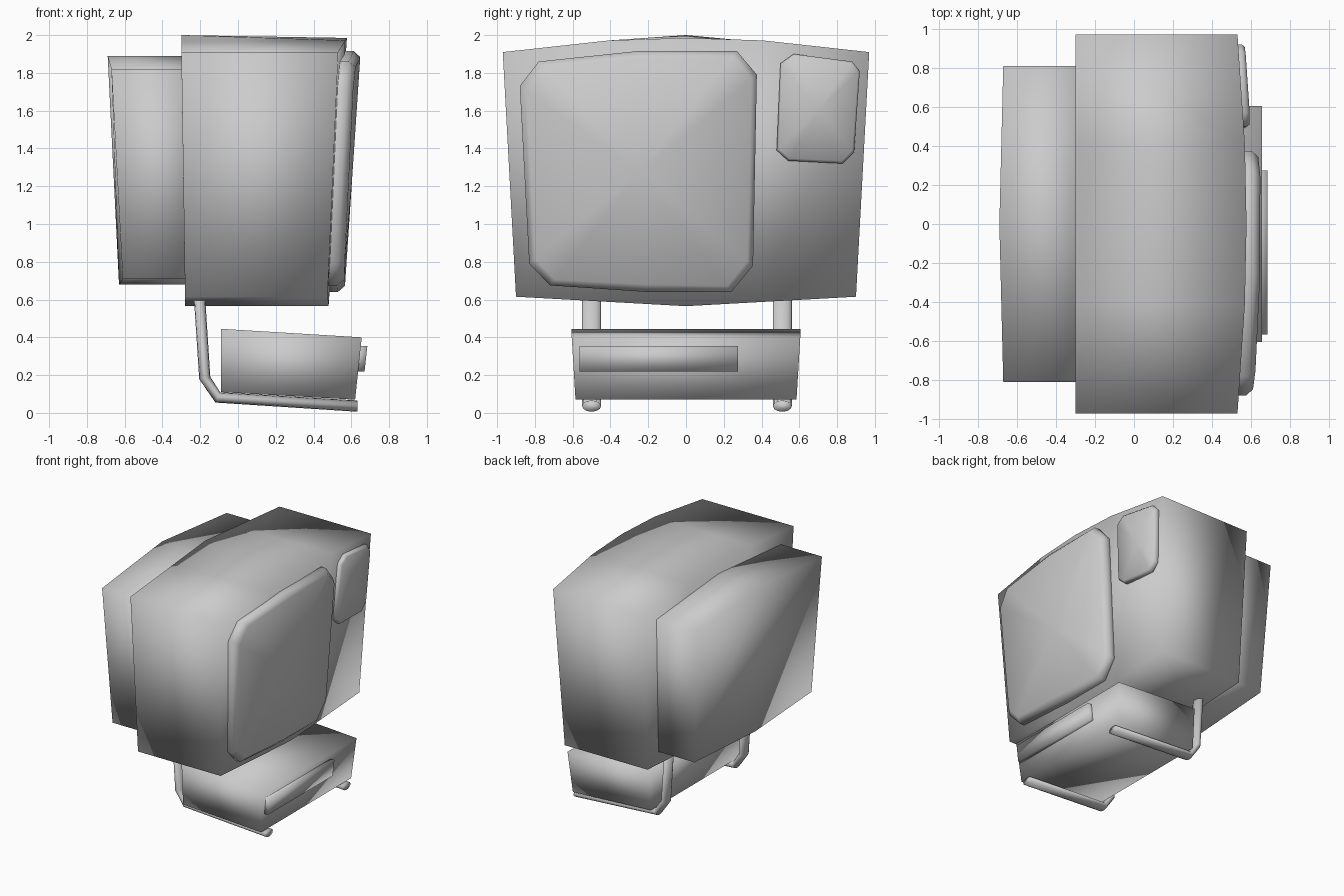
import bpy, bmesh, math

cube = bpy.data.objects.get("Cube")
if cube:
    bpy.data.objects.remove(cube, do_unlink=True)

GREY = (0.6, 0.6, 0.6, 1.0)
grey = bpy.data.materials.new("plain_grey")
grey.use_nodes = True
grey.diffuse_color = GREY
grey.node_tree.nodes["Principled BSDF"].inputs["Base Color"].default_value = GREY


def loft(name, rings, apex=None):
    """Skin a row of closed rings, then cap the ends (a fan to apex if given)."""
    bm = bmesh.new()
    rows = [[bm.verts.new(p) for p in ring] for ring in rings]
    n = len(rows[0])
    for a, b in zip(rows, rows[1:]):
        for i in range(n):
            j = (i + 1) % n
            bm.faces.new((a[i], a[j], b[j], b[i]))
    bm.faces.new(rows[0])
    if apex:
        tip = bm.verts.new(apex)
        for i in range(n):
            bm.faces.new((rows[-1][i], rows[-1][(i + 1) % n], tip))
    else:
        bm.faces.new(rows[-1])
    bmesh.ops.recalc_face_normals(bm, faces=bm.faces)
    mesh = bpy.data.meshes.new(name)
    bm.to_mesh(mesh)
    bm.free()
    mesh.materials.append(grey)
    for face in mesh.polygons:
        face.use_smooth = True
    obj = bpy.data.objects.new(name, mesh)
    bpy.context.collection.objects.link(obj)
    return obj


def front_x(y, z):
    """Leaning, slightly bulging face of the cabinet."""
    t = (z - 0.57) / 1.42
    return 0.48 + 0.097 * t - (0.01 + 0.033 * t) * (y / 0.97) ** 2


# Cabinet: sections across the width, arched above and below
sections = []
for f in (-1, -0.42, 0, 0.42, 1):
    low_y, high_y, low = 0.9 * f, 0.97 * f, 0.565 + 0.05 * abs(f)
    high = 1.985 - 0.075 * f * f
    sections.append([(-0.28, low_y, low), (front_x(low_y, low), low_y, low),
                     (front_x(high_y, high), high_y, high),
                     (-0.30, high_y, 2.0 - 0.09 * abs(f))])
loft("cabinet", sections)

# Smaller housing behind the cabinet
sections = []
for f in (-1, 0, 1):
    e = abs(f)
    low, high = 0.68 + 0.03 * e, 1.89 - 0.07 * e
    sections.append([(-0.63 + 0.02 * e, 0.76 * f, low), (-0.2, 0.76 * f, low),
                     (-0.2, 0.81 * f, high), (-0.69 + 0.02 * e, 0.81 * f, high)])
loft("rear_housing", sections)


def plate(name, outline, depth, rim):
    """Raised plate with a softened rim that follows the cabinet face."""
    cy = sum(p[0] for p in outline) / len(outline)
    cz = sum(p[1] for p in outline) / len(outline)

    def ring(inset, lift):
        points = []
        for y, z in outline:
            k = 1 - inset / math.hypot(y - cy, z - cz)
            y, z = cy + (y - cy) * k, cz + (z - cz) * k
            points.append((front_x(y, z) + lift, y, z))
        return points

    loft(name, [ring(0, -0.03), ring(0, depth * 0.55), ring(rim, depth)],
         (front_x(cy, cz) + depth, cy, cz))


plate("screen", [(-0.88, 1.73), (-0.78, 1.86), (-0.26, 1.915), (0.27, 1.915),
                 (0.375, 1.79), (0.355, 0.78), (0.24, 0.64), (-0.2, 0.64),
                 (-0.72, 0.675), (-0.83, 0.79)], 0.08, 0.04)
plate("control_panel", [(0.50, 1.85), (0.57, 1.90), (0.88, 1.86), (0.92, 1.81),
                        (0.89, 1.38), (0.83, 1.32), (0.54, 1.335),
                        (0.48, 1.39)], 0.037, 0.015)

# Player unit under the cabinet
loft("base_unit", [[(-0.09, 0.585 * s, 0.11), (0.62, 0.585 * s, 0.07),
                    (0.655, 0.605 * s, 0.40), (-0.09, 0.605 * s, 0.445)]
                   for s in (-1, 1)])

# Slot panel on the player's face
loft("slot_panel", [[(0.6, y, 0.22), (0.67, y, 0.22), (0.685, y, 0.355),
                     (0.6, y, 0.355)] for y in (-0.565, 0.275)])

# Bent tube legs: path stations with the tilt of each section
PATH = [(-0.205, 0.63, 0), (-0.176, 0.185, 12), (-0.107, 0.082, 65), (0.632, 0.036, 90)]
for side, cy in (("right", -0.5), ("left", 0.51)):
    rings = []
    for x, z, tilt in PATH:
        c, s = math.cos(math.radians(tilt)), math.sin(math.radians(tilt))
        angles = [math.tau * i / 12 for i in range(12)]
        rings.append([(x + 0.03 * math.cos(a) * c, cy + 0.05 * math.sin(a),
                       z + 0.03 * math.cos(a) * s) for a in angles])
    loft(side + "_leg", rings)
